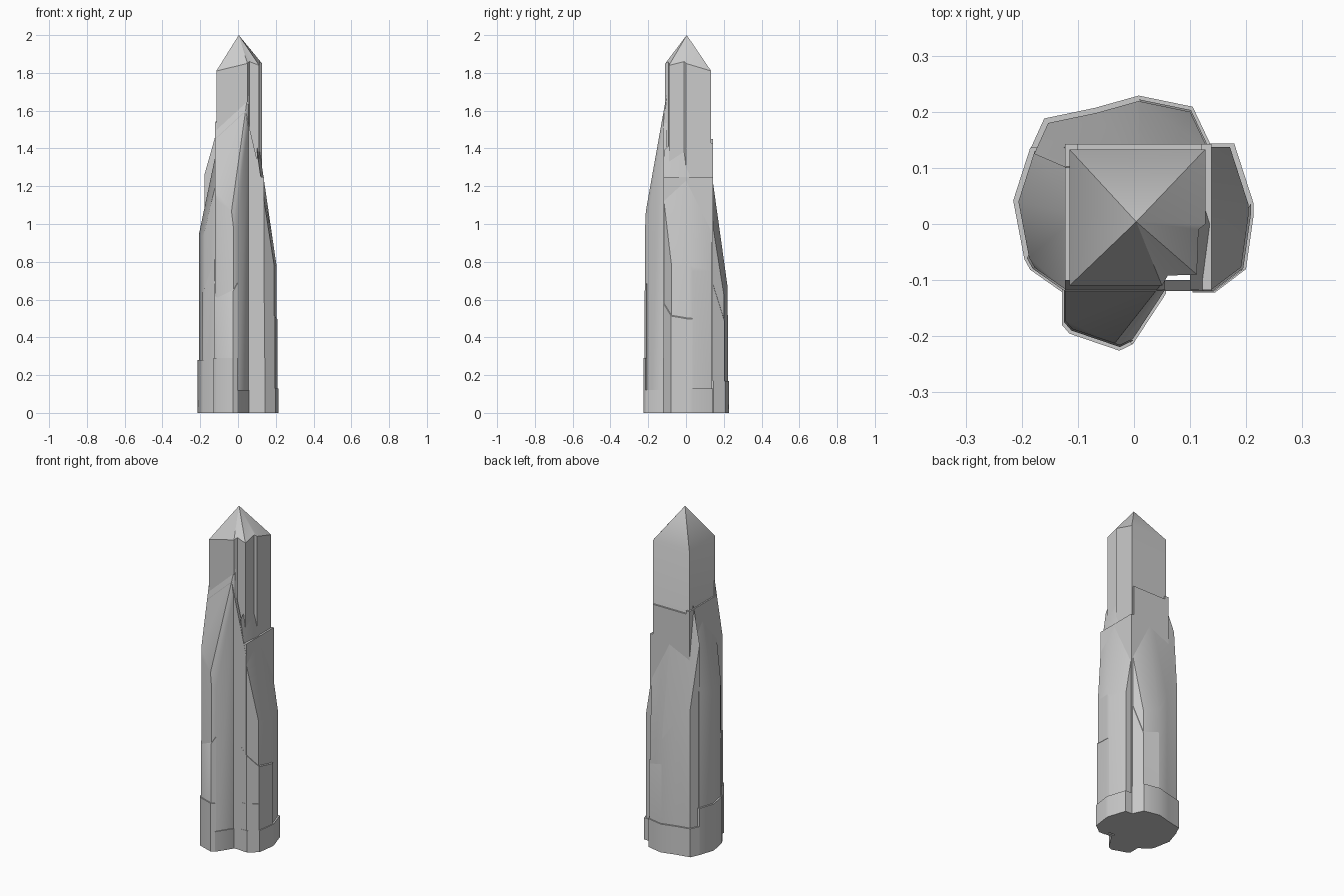
import bpy, bmesh, math
from mathutils import Vector

if "Cube" in bpy.data.objects:
    bpy.data.objects.remove(bpy.data.objects["Cube"])


def finish(name, bm):
    bmesh.ops.remove_doubles(bm, verts=bm.verts, dist=1e-5)
    bmesh.ops.recalc_face_normals(bm, faces=bm.faces)
    me = bpy.data.meshes.new(name)
    bm.to_mesh(me)
    bm.free()
    ob = bpy.data.objects.new(name, me)
    bpy.context.collection.objects.link(ob)
    bpy.ops.object.select_all(action='DESELECT')
    ob.select_set(True)
    bpy.context.view_layer.objects.active = ob
    bpy.ops.object.shade_smooth_by_angle(angle=math.radians(35))
    return ob


def shard(name, pts, height, cuts=(), scale=1.0):
    """Upright prism on a plan outline, trimmed by sloping three-point planes."""
    bm = bmesh.new()
    vs = [bm.verts.new((x * scale, y * scale, 0)) for x, y in pts]
    face = bm.faces.new(vs)
    top = bmesh.ops.extrude_face_region(bm, geom=[face])['geom']
    bmesh.ops.translate(bm, vec=(0, 0, height),
                        verts=[g for g in top if isinstance(g, bmesh.types.BMVert)])
    for a, b, c in cuts:
        a, b, c = Vector(a), Vector(b), Vector(c)
        n = (b - a).cross(c - a).normalized()
        if n.z < 0:
            n.negate()
        r = bmesh.ops.bisect_plane(bm, geom=bm.verts[:] + bm.edges[:] + bm.faces[:],
                                   plane_co=a, plane_no=n, clear_outer=True)
        edges = [e for e in bm.edges if e.is_boundary]
        if edges:
            bmesh.ops.holes_fill(bm, edges=edges, sides=0)
    return finish(name, bm)


# Central square shaft with notched corner and pointed tip
plan = [(-.115, -.11, 1.81), (.05, -.11, 1.85), (.06, -.092, 1.86), (.112, -.09, 1.84),
        (.115, -.01, 1.86), (.127, 0, 1.85), (.127, .133, 1.81), (-.115, .133, 1.81)]
bm = bmesh.new()
low = [bm.verts.new((x, y, 0)) for x, y, z in plan]
high = [bm.verts.new(p) for p in plan]
tip = bm.verts.new((.004, .004, 2))
bm.faces.new(low[::-1])
for i in range(len(plan)):
    j = (i + 1) % len(plan)
    bm.faces.new((low[i], low[j], high[j], high[i]))
    bm.faces.new((high[i], high[j], tip))
finish("shaft", bm)

# Thin facing slabs that thicken the shaft
shard("left_facing", [(-.123, -.118), (-.10, -.118), (-.10, .143), (-.123, .143)], 1.45)
shard("back_facing", [(-.123, .11), (.12, .11), (.12, .143), (-.123, .143)], 1.43)
shard("right_facing", [(.11, -.118), (.138, -.118), (.138, .143), (.11, .143)], 1.25)
shard("front_facing", [(-.123, -.119), (.138, -.119), (.138, -.10), (-.123, -.10)], 1.7,
      [((.04, -.12, 1.6), (.138, -.12, 1.18), (.138, 0, 1.18)),
       ((.04, -.12, 1.6), (-.123, -.12, 1.45), (-.123, 0, 1.45))])

# Plan outlines of the four leaning shards
front = [(-.123, -.10), (-.123, -.172), (-.11, -.187), (-.025, -.216), (-.002, -.205),
         (.055, -.118), (.055, -.10)]
left = [(-.10, .14), (-.177, .13), (-.206, .04), (-.187, -.06), (-.177, -.078),
        (-.123, -.116), (-.10, -.116)]
back = [(-.178, .125), (-.153, .18), (-.067, .198), (.008, .219), (.1, .2), (.129, .139),
        (.12, .10), (-.12, .10)]
right = [(.10, .138), (.171, .137), (.204, .035), (.204, .015), (.191, -.077),
         (.138, -.117), (.10, -.117)]

# Tall shards with ridged sloping tops
shard("front_shard", front, 1.8,
      [((.04, -.118, 1.6), (-.123, -.118, 1.45), (-.03, -.207, 1.1)),
       ((.04, -.118, 1.6), (.07, -.118, 1.45), (-.03, -.207, 1.1))])
shard("left_shard", left, 1.6,
      [((-.12, .02, 1.36), (-.12, .14, 1.22), (-.206, .04, .95)),
       ((-.12, .02, 1.36), (-.12, -.12, 1.2), (-.206, .04, .95))])
shard("back_shard", back, 1.6,
      [((.01, .14, 1.24), (-.12, .14, 1.18), (.008, .21, .74)),
       ((.01, .14, 1.24), (.13, .14, 1.0), (.008, .21, .74))])
shard("right_shard", right, 1.6,
      [((.135, 0, 1.25), (.135, .14, .97), (.204, .02, .78)),
       ((.135, 0, 1.25), (.135, -.12, 1.14), (.204, .02, .78))])

# Short overlapping shards near the foot
shard("front_low_shard", front[:5], .9,
      [((-.11, -.2, .59), (0, -.2, .70), (0, -.1, .85))], 1.015)
shard("left_low_shard", [left[0]] + left[3:], .9,
      [((-.187, -.06, .64), (-.12, -.1, .82), (-.12, .1, .82))], 1.02)
shard("right_low_shard", right[2:], .9,
      [((.205, .03, .5), (.14, .03, .58), (.14, -.1, .58))], 1.02)
shard("back_low_shard", back[3:7], .9,
      [((.01, .22, .52), (.1, .2, .5), (.1, .14, .72))], 1.015)

# Collar around the foot, stepped in height
for side, pts, h in (("front", front[:5], .29), ("front_right", front[4:] + front[:1], .12),
                     ("left", left, .28), ("back", back, .17), ("right", right, .13)):
    shard(side + "_collar", pts, h, (), 1.045)
shard("right_collar_block", right[4:], .29, (), 1.03)
